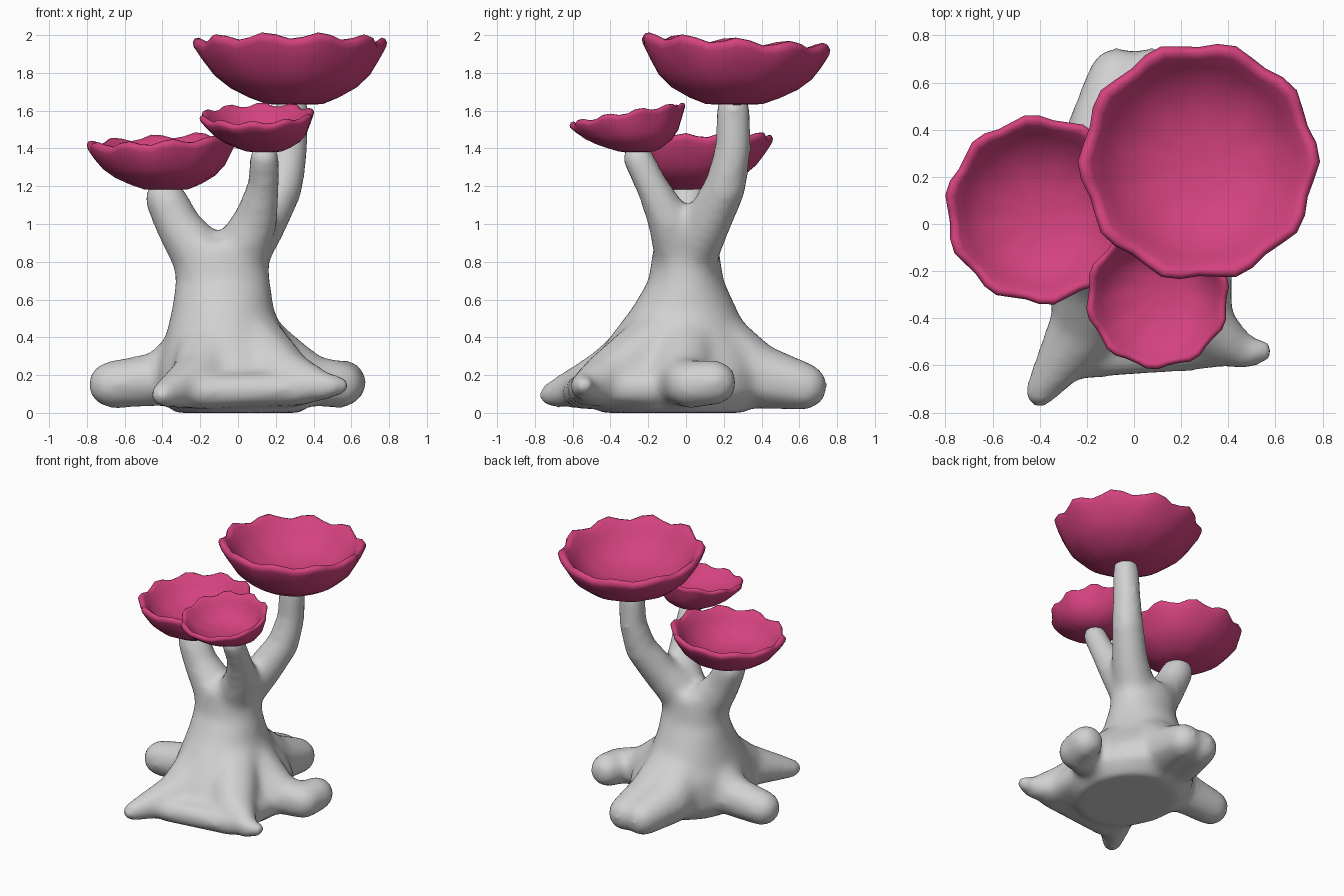
import bpy, bmesh, math
from mathutils import Matrix

cube = bpy.data.objects.get("Cube")
if cube:
    bpy.data.objects.remove(cube)


def material(name, color):
    m = bpy.data.materials.new(name)
    m.use_nodes = True
    m.diffuse_color = color
    m.node_tree.nodes["Principled BSDF"].inputs["Base Color"].default_value = color
    return m


def finish(name, bm, mat):
    bmesh.ops.recalc_face_normals(bm, faces=bm.faces)
    me = bpy.data.meshes.new(name)
    bm.to_mesh(me)
    bm.free()
    me.materials.append(mat)
    for p in me.polygons:
        p.use_smooth = True
    ob = bpy.data.objects.new(name, me)
    bpy.context.collection.objects.link(ob)
    return ob


def hull(bm, balls):
    """Convex skin around a few balls given as (x, y, z, radius)."""
    part = bmesh.new()
    for x, y, z, r in balls:
        bmesh.ops.create_icosphere(part, subdivisions=2, radius=r,
                                   matrix=Matrix.Translation((x, y, z)))
    res = bmesh.ops.convex_hull(part, input=part.verts)
    junk = {g for g in res["geom_interior"] + res["geom_unused"]
            if isinstance(g, bmesh.types.BMVert)}
    bmesh.ops.delete(part, geom=list(junk), context='VERTS')
    tmp = bpy.data.meshes.new("tmp")
    part.to_mesh(tmp)
    part.free()
    bm.from_mesh(tmp)
    bpy.data.meshes.remove(tmp)


def limb(bm, balls):
    for a, b in zip(balls, balls[1:]):
        hull(bm, [a, b])


def loft(bm, rings, n, point):
    """Closed skin through rings; point(ring, angle) gives each vertex."""
    loops = [[bm.verts.new(point(r, 2 * math.pi * i / n)) for i in range(n)] for r in rings]
    for a, b in zip(loops, loops[1:]):
        for i in range(n):
            j = (i + 1) % n
            bm.faces.new((a[i], a[j], b[j], b[i]))
    bm.faces.new(loops[0][::-1])
    bm.faces.new(loops[-1])


grey = material("stem grey", (0.64, 0.64, 0.64, 1))
pink = material("cap pink", (0.66, 0.055, 0.21, 1))

# Trunk: stacked ellipses (centre x, centre y, half width, half depth, height)
bm = bmesh.new()
body = [(0, -.07, .34, .38, 0), (-.01, -.06, .42, .47, .1), (-.02, -.05, .41, .47, .22),
        (-.05, -.03, .36, .43, .32), (-.07, -.03, .31, .36, .42), (-.08, -.01, .27, .28, .55),
        (-.08, 0, .25, .2, .7), (-.1, 0, .26, .17, .9)]
loft(bm, body, 32, lambda r, a: (r[0] + r[2] * math.cos(a), r[1] + r[3] * math.sin(a), r[4]))

# Webbing between the front roots
hull(bm, [(-.2, -.57, .11, .09), (.33, -.53, .13, .09), (.33, .02, .13, .1),
          (-.1, .34, .13, .11), (-.34, .03, .13, .1)])

# Roots
limb(bm, [(-.1, 0, .48, .21), (-.2, -.42, .18, .16), (-.4, -.715, .095, .07)])
limb(bm, [(-.04, 0, .45, .22), (.25, -.4, .18, .16), (.46, -.55, .14, .075),
          (.545, -.54, .145, .055)])
limb(bm, [(0, 0, .38, .22), (.38, -.02, .17, .14), (.54, .02, .15, .13), (.56, .15, .16, .125)])
for side in (-.07, .07):
    limb(bm, [(-.06, .05, .42, .22), (-.05 + side, .36, .2, .18), (side, .625, .14, .13)])
limb(bm, [(-.13, 0, .38, .2), (-.4, .03, .18, .15), (-.67, .03, .15, .13)])

# Branches
limb(bm, [(-.19, 0, .82, .16), (-.31, 0, .98, .125), (-.385, .01, 1.135, .115)])
limb(bm, [(.0, -.01, .82, .16), (.095, -.09, 1.02, .12), (.135, -.18, 1.2, .09),
          (.14, -.255, 1.35, .087)])
limb(bm, [(0, .01, .82, .16), (.13, .11, 1.0, .13), (.235, .21, 1.2, .115),
          (.275, .25, 1.4, .1), (.285, .25, 1.61, .095)])

trunk = finish("trunk_and_roots", bm, grey)
remesh = trunk.modifiers.new("Blend", 'REMESH')
remesh.mode = 'VOXEL'
remesh.voxel_size = 0.025
remesh.use_smooth_shade = True
soft = trunk.modifiers.new("Soften", 'SMOOTH')
soft.factor = 0.5
soft.iterations = 16

# Caps: (radius, height, lobe strength), outside from the base up and back down inside
profile = [(.06, .0, 0), (.3, .01, 0), (.48, .08, .1), (.67, .18, .2), (.82, .31, .4),
           (.92, .46, .7), (.99, .58, 1), (1.0, .63, 1), (.98, .67, 1), (.94, .68, 1),
           (.89, .64, .9), (.81, .52, .6), (.66, .36, .3), (.46, .25, .1), (.24, .2, 0),
           (.03, .19, 0)]


def cap(name, base, centre, radius, tilt, turn):
    """Scalloped bowl leaning from its base towards the rim centre."""
    def point(ring, a):
        r, h, lobe = ring
        wave = math.cos(10 * a + turn)
        r *= radius * (1 + .03 * lobe * wave)
        dx, dy = r * math.cos(a), r * math.sin(a)
        t = min(1, h / .55)
        z = base[2] + radius * (h + .035 * lobe * wave) + t * (tilt[0] * dx + tilt[1] * dy)
        return (base[0] + (centre[0] - base[0]) * t + dx,
                base[1] + (centre[1] - base[1]) * t + dy, z)
    b = bmesh.new()
    loft(b, profile, 40, point)
    return finish(name, b, pink)


cap("large_cap", (.3, .255, 1.63), (.275, .265), .5, (0, -.06), -.35)
cap("right_cap", (-.38, .03, 1.18), (-.4, .06), .395, (.06, .04), 2.0)
cap("front_cap", (.14, -.26, 1.38), (.1, -.31), .3, (.03, .17), 4.0)
